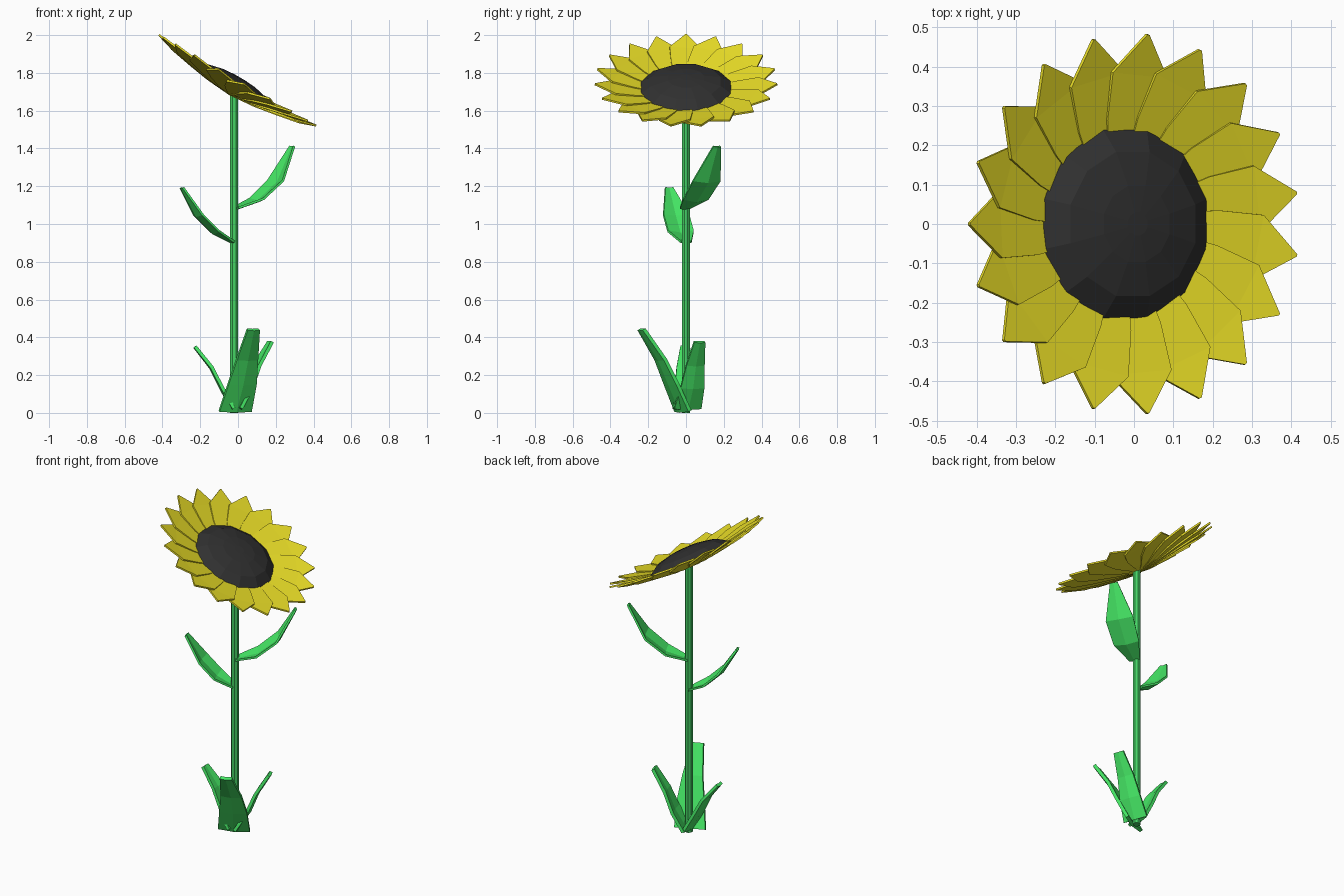
import bpy, bmesh, math
from mathutils import Vector, Matrix

if "Cube" in bpy.data.objects:
    bpy.data.objects.remove(bpy.data.objects["Cube"])


def material(name, rgb):
    m = bpy.data.materials.new(name)
    m.diffuse_color = (*rgb, 1)
    m.use_nodes = True
    m.node_tree.nodes["Principled BSDF"].inputs["Base Color"].default_value = m.diffuse_color
    return m


green = material("leaf_green", (0.06, 0.8, 0.13))
stem_green = material("stem_green", (0.06, 0.65, 0.13))
yellow = material("petal_yellow", (0.82, 0.73, 0.02))
dark = material("seed_dark", (0.03, 0.03, 0.03))


def add_object(name, bm, mat, thickness=0):
    bmesh.ops.recalc_face_normals(bm, faces=bm.faces)
    mesh = bpy.data.meshes.new(name)
    bm.to_mesh(mesh)
    bm.free()
    mesh.materials.append(mat)
    ob = bpy.data.objects.new(name, mesh)
    bpy.context.collection.objects.link(ob)
    if thickness:
        mod = ob.modifiers.new("thickness", 'SOLIDIFY')
        mod.thickness = thickness
        mod.offset = 0
    return ob


def blade(name, path, widths, fold, mat, thickness):
    """Folded strip: midrib path, half widths, edges raised by fold * width."""
    pts = [Vector(p) for p in path]
    run = pts[-1] - pts[0]
    side = Vector((-run.y, run.x, 0)).normalized()
    bm = bmesh.new()
    rows = []
    for i, (p, w) in enumerate(zip(pts, widths)):
        along = (pts[min(i + 1, len(pts) - 1)] - pts[max(i - 1, 0)]).normalized()
        lift = along.cross(side) * w * fold
        rows.append([bm.verts.new(q) for q in
                     (p - side * w + lift, p, p + side * w + lift)])
    for a, b in zip(rows, rows[1:]):
        for k in range(2):
            bm.faces.new((a[k], a[k + 1], b[k + 1], b[k]))
    return add_object(name, bm, mat, thickness)


def lathe(name, rings, sides, mat, turn=0):
    """Closed faceted solid from (radius, height) rings."""
    bm = bmesh.new()
    rows = []
    for r, z in rings:
        angles = [turn + 2 * math.pi * i / sides for i in range(sides)]
        rows.append([bm.verts.new((r * math.cos(a), r * math.sin(a), z)) for a in angles])
    for a, b in zip(rows, rows[1:]):
        for i in range(sides):
            j = (i + 1) % sides
            bm.faces.new((a[i], a[j], b[j], b[i]))
    bm.faces.new(rows[0])
    bm.faces.new(rows[-1])
    return add_object(name, bm, mat)


# Stem
stem = lathe("stem", [(0.023, 0), (0.023, 1.685)], 8, stem_green, math.pi / 8)
stem.location.x = -0.02

# Tilted flower head: cupped ring of overlapping petals
head = Matrix.Translation((0, 0, 1.76)) @ Matrix.Rotation(math.radians(30), 4, 'Y')
PETALS = 19
first = blade("petal_1",
              [(0, 0, -0.085), (0.14, 0, -0.07), (0.26, 0, -0.047), (0.38, 0, -0.024), (0.484, 0, 0)],
              [0.012, 0.045, 0.075, 0.085, 0.003], 0.0, yellow, 0.01)
for i in range(PETALS):
    petal = first if i == 0 else first.copy()
    if i:
        petal.name = f"petal_{i + 1}"
        bpy.context.collection.objects.link(petal)
    turn = Matrix.Rotation(math.pi + 2 * math.pi * i / PETALS, 4, 'Z')
    petal.matrix_world = head @ turn @ Matrix.Rotation(math.radians(5), 4, 'X')

# Domed seed disc
disc = lathe("seed_disc",
             [(0.2, -0.06), (0.248, -0.045), (0.19, -0.006), (0.1, 0.014), (0.03, 0.019)],
             12, dark, math.pi / 12)
disc.matrix_world = head

# Stem leaves
blade("upper_leaf",
      [(-0.01, -0.005, 1.08), (0.105, 0.055, 1.12), (0.21, 0.115, 1.22), (0.29, 0.165, 1.41)],
      [0.03, 0.075, 0.082, 0.022], 0.2, green, 0.012)
blade("lower_leaf",
      [(-0.03, 0, 0.9), (-0.13, -0.03, 0.95), (-0.22, -0.055, 1.04), (-0.30, -0.09, 1.19)],
      [0.03, 0.072, 0.072, 0.022], 0.2, green, 0.012)

# Leaves at the base
blade("front_base_leaf",
      [(-0.012, -0.025, 0.005), (0.025, -0.085, 0.15), (0.05, -0.14, 0.28), (0.082, -0.238, 0.44)],
      [0.092, 0.08, 0.06, 0.034], 0.12, green, 0.02)
blade("right_base_leaf",
      [(0.0, 0.01, 0.02), (0.06, 0.035, 0.13), (0.105, 0.05, 0.25), (0.175, 0.072, 0.375)],
      [0.075, 0.065, 0.05, 0.03], 0.12, green, 0.018)
blade("left_base_leaf",
      [(-0.03, 0, 0.02), (-0.09, 0, 0.13), (-0.145, -0.002, 0.24), (-0.23, -0.005, 0.35)],
      [0.07, 0.06, 0.048, 0.025], 0.12, green, 0.018)
